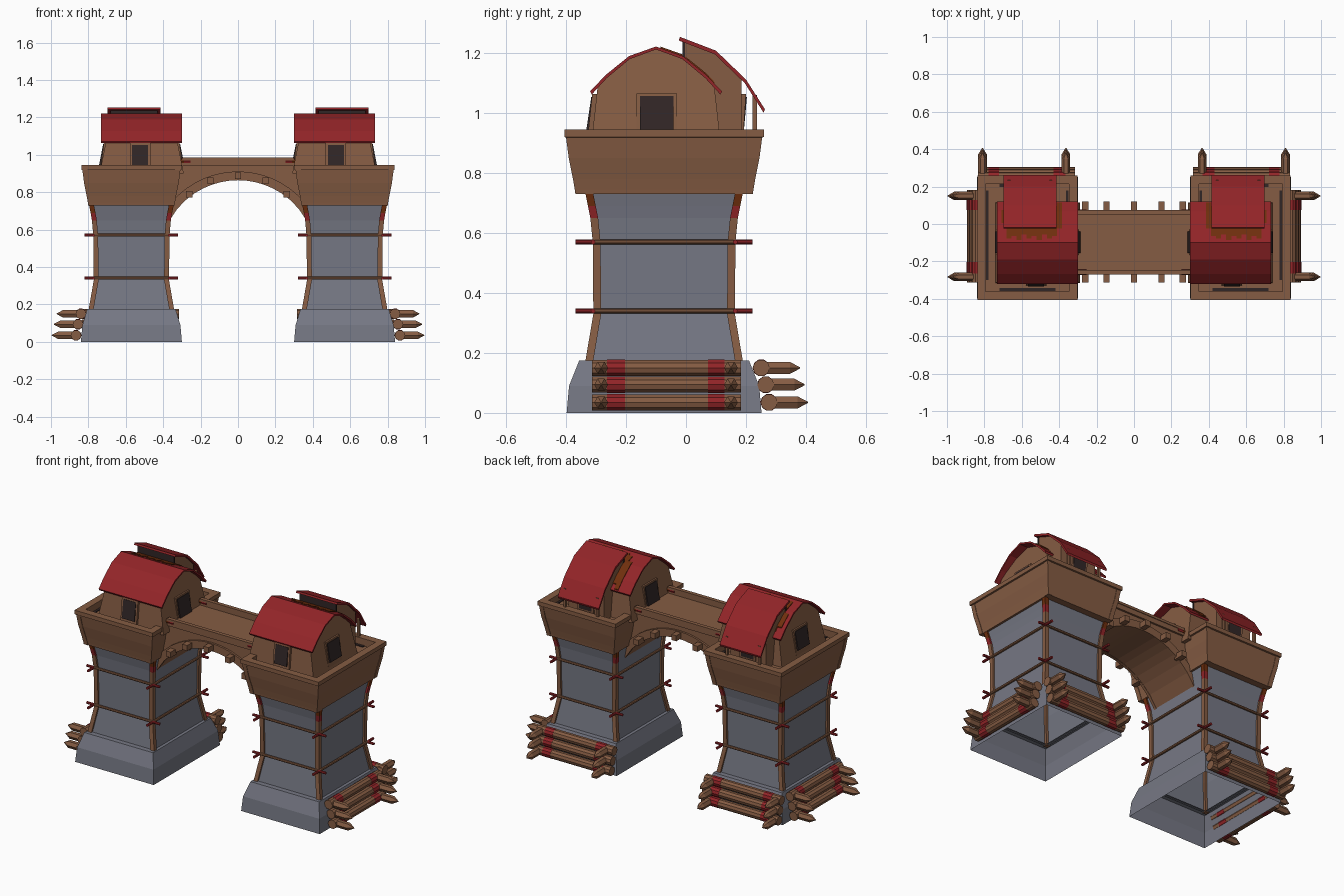
import bpy, bmesh, math
from mathutils import Vector

if "Cube" in bpy.data.objects:
    bpy.data.objects.remove(bpy.data.objects["Cube"])

def mat(name, c):
    m = bpy.data.materials.new(name)
    m.diffuse_color = (*c, 1)
    m.use_nodes = True
    m.node_tree.nodes["Principled BSDF"].inputs["Base Color"].default_value = m.diffuse_color
    return m

WOOD, STONE, RED, DARK, RUST = range(5)
MATS = [mat("brown wood", (.235, .107, .056)), mat("grey stone", (.18, .187, .23)),
        mat("red paint", (.29, .018, .021)), mat("dark opening", (.03, .019, .019)),
        mat("rust", (.16, .028, .004))]

def build(name, verts, faces, mats, mirror=True):
    """One object; mats is one colour or one per face."""
    me = bpy.data.meshes.new(name)
    me.from_pydata([tuple(v) for v in verts], [], faces)
    for m in MATS:
        me.materials.append(m)
    for i, p in enumerate(me.polygons):
        p.material_index = mats if isinstance(mats, int) else mats[i]
    bm = bmesh.new()
    bm.from_mesh(me)
    bmesh.ops.recalc_face_normals(bm, faces=bm.faces)
    bm.to_mesh(me)
    bm.free()
    ob = bpy.data.objects.new(name, me)
    bpy.context.collection.objects.link(ob)
    if mirror:
        md = ob.modifiers.new("Mirror", 'MIRROR')
        md.use_mirror_merge = False
    return ob

def skin(name, rings, mats, cap=True, mirror=True):
    """Joins rings of equal size; mats is one colour or one per segment."""
    n = len(rings[0])
    verts = [v for r in rings for v in r]
    faces, cols = [], []
    segs = len(rings) - 1
    ms = [mats] * segs if isinstance(mats, int) else mats
    for k in range(segs):
        for i in range(n):
            j = (i + 1) % n
            faces.append((k*n+i, k*n+j, (k+1)*n+j, (k+1)*n+i))
            cols.append(ms[k])
    if cap:
        faces += [tuple(range(n))[::-1], tuple(range(segs*n, segs*n+n))]
        cols += [ms[0], ms[-1]]
    return build(name, verts, faces, cols, mirror)

def rect(cx, cy, hx, hy, z):
    return [(cx-hx, cy-hy, z), (cx+hx, cy-hy, z), (cx+hx, cy+hy, z), (cx-hx, cy+hy, z)]

def box(name, x0, x1, y0, y1, z0, z1, m, mirror=True):
    a = ((x0+x1)/2, (y0+y1)/2, (x1-x0)/2, (y1-y0)/2)
    return skin(name, [rect(*a, z0), rect(*a, z1)], m, mirror=mirror)

def put(axis, p, t):
    return (t, p[0], p[1]) if axis == 'x' else (p[0], t, p[1])

def prism(name, axis, pts, a, b, m, mirror=True):
    return skin(name, [[put(axis, p, t) for p in pts] for t in (a, b)], m, mirror=mirror)

def band(name, axis, outer, inner, a, b, m, mirror=True):
    """Curved plate between two profile lines."""
    rings = [[put(axis, o, a), put(axis, o, b), put(axis, i, b), put(axis, i, a)]
             for o, i in zip(outer, inner)]
    return skin(name, rings, m, mirror=mirror)

def rod(name, p, q, stops, mats, n=8, mirror=True):
    """Round bar from p to q; stops are (distance share, radius)."""
    p, q = Vector(p), Vector(q)
    d = q - p
    rot = d.to_track_quat('Z', 'Y')
    rings = [[p + d*t + rot @ Vector((r*math.cos(2*math.pi*i/n), r*math.sin(2*math.pi*i/n), 0))
              for i in range(n)] for t, r in stops]
    return skin(name, rings, mats, mirror=mirror)

CX, CY = .57, -.073

# Stone base and waisted shaft, open below
skin("stone_base", [rect(CX, CY, hx, hy, z) for z, hx, hy in
     [(0, .27, .325), (.09, .262, .317), (.175, .236, .283), (.175, .205, .24)]], STONE, cap=False)
LEVELS = [(.17, .228, .262), (.33, .2, .235), (.57, .203, .237), (.65, .21, .245),
          (.69, .217, .253), (.735, .226, .262)]
skin("stone_shaft", [rect(CX, CY, hx-.01, hy-.01, z) for z, hx, hy in LEVELS], STONE, cap=False)

# Corner posts with painted tops, and crossing bars
for sx in (-1, 1):
    for sy in (-1, 1):
        skin("corner_post", [rect(CX+sx*(hx-.012), CY+sy*(hy-.012), .013, .013, z)
             for z, hx, hy in LEVELS], [WOOD, WOOD, WOOD, RED, RUST])
for z in (.34, .57):
    for s in (-1, 1):
        st = lambda e: [(0, .008), (e, .008), (1-e, .008), (1, .008)]
        y, x = CY + s*.237, CX + s*.203
        rod("cross_bar", (CX-.25, y, z), (CX+.25, y, z), st(.1), [RED, WOOD, RED])
        rod("side_bar", (x, CY-.295, z), (x, CY+.295, z), st(.1), [RED, WOOD, RED])

# Flared platform with rim and sunken floor
PROF = [(.73, 0), (.745, .002), (.78, .008), (.85, .022), (.918, .031), (.92, .04), (.945, .04),
        (.945, -.005), (.9, -.005)]
skin("platform", [rect(CX, CY, .228+d, .293+d, z) for z, d in PROF], WOOD)
for sx in (-1, 1):
    for sy in (-1, 1):
        skin("platform_corner_board", [rect(CX+sx*(.217+d), CY+sy*(.282+d), .014, .014, z)
             for z, d in PROF[:5]], WOOD)
for s in (-1, 1):
    box("floor_gap_side", CX+s*.214-.007, CX+s*.214+.007, -.3, .18, .9, .905, DARK)
    box("floor_gap_end", CX-.15, CX+.15, CY+s*.278-.008, CY+s*.278+.008, .9, .905, DARK)

# Cabin with leaning walls and arched gables
HX, HY = .515, -.10
ROOF = [(-.22, 1.072), (-.168, 1.127), (-.09, 1.19), (0, 1.222), (.09, 1.19), (.168, 1.127), (.22, 1.072)]
gable = [(-.216, .9), (-.195, 1.085)] + [(y, z-.006) for y, z in ROOF[1:-1]] + [(.195, 1.085), (.216, .9)]
skin("cabin_walls", [[(HX+s*(.216-.2*(z-.945)), HY+y, z) for y, z in gable] for s in (-1, 1)], WOOD)
roof = [(HY+y, z) for y, z in ROOF]
band("cabin_roof", 'x', roof, [(HY+(y-HY)*.975, z-.01) for y, z in roof], .30, .733, RED)

# Ragged rust patch where the rear roof meets the cabin roof
back = roof[3:]
def roof_z(y):
    for (a, za), (b, zb) in zip(roof, roof[1:]):
        if a <= y <= b:
            return za + (zb-za)*(y-a)/(b-a)
    return roof[-1][1]
N = 12
for k in range(N):
    x0, x1 = .385 + k*.027, .385 + (k+1)*.027
    start = (-.085, -.065, -.078, -.055)[k % 4] + (.06 if k in (0, N-1) else 0)
    ys = [start] + [y for y, _ in roof if y > start and y < .12] + [.115 - .02*(k % 3)]
    ys.sort()
    band("rust_patch", 'x', [(y, roof_z(y)+.005) for y in ys],
         [(y, roof_z(y)-.001) for y in ys], x0, x1, RUST)

# Rear wing: walls, roof, posts
WING = [(-.02, 1.254), (.1, 1.208), (.2, 1.112), (.263, 1.013)]
prism("wing_walls", 'x', [(-.005, .9), (-.005, 1.237), (.095, 1.2), (.186, 1.115), (.184, .9)],
      .435, .678, WOOD)
band("wing_roof", 'x', WING, [(y-.004, z-.012) for y, z in WING], .415, .697, RED)
box("wing_front_opening", .43, .683, -.012, -.004, 1.17, 1.237, DARK)
for x in (.445, .668):
    box("wing_post", x-.007, x+.007, .222, .236, .94, 1.06, WOOD)

# Doors on both gable ends, windows front and back
for s in (-1, 1):
    lean = lambda d, z0, z1: [(HX+s*.17, z0), (HX+s*(.218+d), z0), (HX+s*(.196+d), z1), (HX+s*.17, z1)]
    prism("door_frame", 'y', lean(.006, .9, 1.066), -.165, -.03, WOOD)
    prism("door_opening", 'y', lean(.01, .945, 1.057), -.154, -.041, DARK)
def window(name, y0, y1, inner, x, sgn):
    shape = lambda d, z0, z1: [(inner, z0), (y0+sgn*d, z0), (y1+sgn*d, z1), (inner, z1)]
    prism(name + "_frame", 'x', shape(0, .9, 1.063), x-.055, x+.055, WOOD)
    prism(name + "_opening", 'x', shape(.003, .94, 1.053), x-.043, x+.043, DARK)
window("front_window", -.33, -.313, -.28, .523, -1)
window("rear_window", .19, .2, .17, .556, 1)

# Arched bridge
R, CZ = .423, .443
xs = [-.37 + .74*i/16 for i in range(17)]
arc = lambda r: [(x, CZ + math.sqrt(r*r - x*x)) for x in xs]
band("bridge_body", 'y', [(x, .945) for x in xs], arc(R), -.255, .06, WOOD, False)
for y0, y1 in ((-.267, -.25), (.055, .072)):
    band("arch_trim", 'y', arc(R+.045), arc(R-.002), y0, y1, WOOD, False)
    ym = (y0+y1)/2
    box("bridge_parapet", -.34, .34, ym-.008, ym+.008, .94, .972, WOOD, False)
    box("bridge_handrail", -.3, .3, ym-.012, ym+.012, .97, .985, WOOD, False)
    rod("rail_peg", (.33, ym, .966), (.255, ym, .966), [(0, .014), (.55, .014), (1, .014)], [RUST, RED])
for x, z in ((-.26, .79), (-.147, .862), (0, .888), (.147, .862), (.26, .79)):
    box("arch_beam_end", x-.017, x+.017, -.313, -.25, z-.017, z+.017, WOOD, False)
    box("arch_beam_end", x-.017, x+.017, .055, .12, z-.017, z+.017, WOOD, False)

# Stacked logs and sharpened stakes on the outer and rear sides
r = .028
LOG = [(0, r), (.1, r), (.1, r+.001), (.22, r+.001), (.22, r), (.78, r), (.78, r+.001),
       (.89, r+.001), (.89, r), (1, r)]
LOGM = [WOOD, RED, RED, RED, WOOD, RED, RED, RED, WOOD]
STAKE = [(0, .023), (.77, .023), (1, .002)]
for z, off in ((.035, .027), (.094, .016), (.15, .001)):
    x, y = .839 + off, .25 + off
    rod("outer_log", (x, -.313, z), (x, .183, z), LOG, LOGM, 10)
    rod("rear_log", (.315, y, z), (.835, y, z), LOG, LOGM, 10)
    for sy in (-.283, .15):
        rod("outer_stake", (x-.02, sy, z), (x+.13, sy, z), STAKE, WOOD, 6)
    for sx in (.364, .81):
        rod("rear_stake", (sx, y-.02, z), (sx, y+.13, z), STAKE, WOOD, 6)
